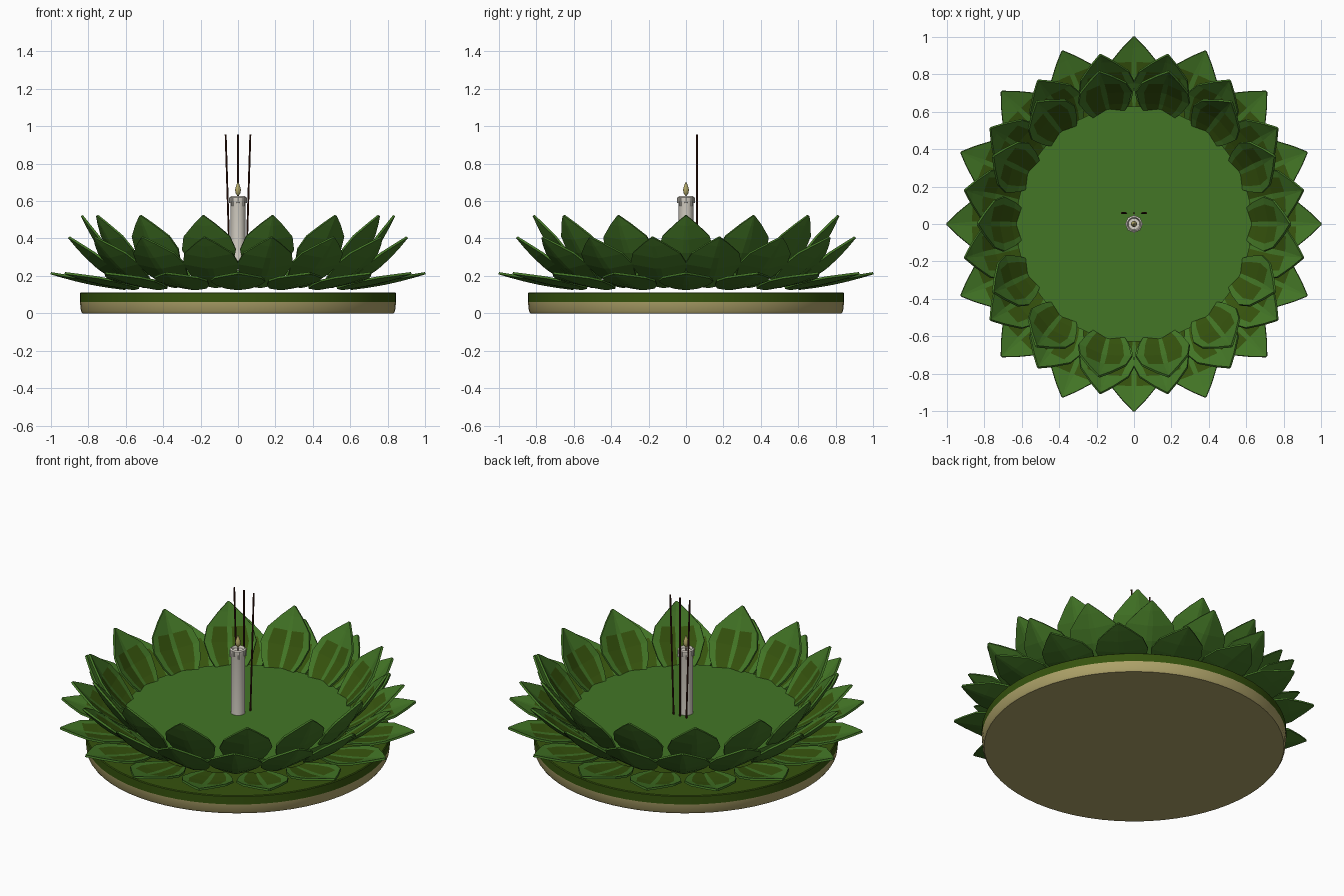
import bpy, bmesh
from math import pi, sin, cos
from mathutils import Vector, Matrix

old = bpy.data.objects.get("Cube")
if old:
    bpy.data.objects.remove(old, do_unlink=True)


def material(name, rgb):
    m = bpy.data.materials.new(name)
    m.use_nodes = True
    m.diffuse_color = (*rgb, 1)
    bsdf = m.node_tree.nodes["Principled BSDF"]
    bsdf.inputs["Base Color"].default_value = (*rgb, 1)
    bsdf.inputs["Roughness"].default_value = 0.8
    return m


leaf = material("leaf green", (0.056, 0.18, 0.019))
olive = material("dark olive", (0.036, 0.085, 0.004))
tan = material("pale tan", (0.42, 0.36, 0.14))
wax = material("candle wax", (0.70, 0.66, 0.58))
flame_tan = material("flame yellow", (0.46, 0.40, 0.14))
brown = material("incense brown", (0.05, 0.012, 0.006))


def finish(name, bm, mats, smooth=True):
    me = bpy.data.meshes.new(name)
    bm.to_mesh(me)
    bm.free()
    for m in mats:
        me.materials.append(m)
    ob = bpy.data.objects.new(name, me)
    bpy.context.collection.objects.link(ob)
    if smooth:
        bpy.ops.object.select_all(action='DESELECT')
        ob.select_set(True)
        bpy.context.view_layer.objects.active = ob
        bpy.ops.object.shade_smooth_by_angle()
    return ob


def lathe(name, profile, mat, sides):
    """Closed solid from (radius, height) points, bottom to top."""
    bm = bmesh.new()
    rings = [[bm.verts.new((r * cos(2 * pi * i / sides), r * sin(2 * pi * i / sides), z))
              for i in range(sides)] for r, z in profile]
    for a, b in zip(rings, rings[1:]):
        for i in range(sides):
            j = (i + 1) % sides
            bm.faces.new((a[i], a[j], b[j], b[i]))
    bm.faces.new(rings[0][::-1])
    bm.faces.new(rings[-1])
    return finish(name, bm, [mat])


def rod(name, start, end, radius, mat, sides=8):
    a, b = Vector(start), Vector(end)
    bm = bmesh.new()
    turn = (b - a).to_track_quat('Z', 'Y').to_matrix().to_4x4()
    bmesh.ops.create_cone(bm, cap_ends=True, segments=sides, radius1=radius, radius2=radius,
                          depth=(b - a).length,
                          matrix=Matrix.Translation((a + b) / 2) @ turn)
    return finish(name, bm, [mat])


# Across and along positions of a petal's grid, with its half width at each row
COLUMNS = (-1, -0.72, -0.1, 0.1, 0.72, 1)
ROWS = ((0, 0.45), (0.22, 0.8), (0.45, 1), (0.66, 0.86), (0.86, 0.4), (1, 0.02))


def petal_ring(name, count, turn, base, tip, half_width, bow, cup):
    """Ring of cupped, pointed petals with two olive panels on the inner face."""
    bm = bmesh.new()
    base, tip = Vector(base), Vector(tip)
    along = tip - base
    inward = Vector((-along.y, along.x)).normalized()
    for k in range(count):
        spin = Matrix.Rotation(2 * pi * (k + turn) / count, 3, 'Z')
        grid = []
        for t, w in ROWS:
            row = []
            for u in COLUMNS:
                p = base + along * t + inward * (cup * w * abs(u) - bow * sin(pi * t))
                row.append(bm.verts.new(spin @ Vector((p.x, u * w * half_width, p.y))))
            grid.append(row)
        for r in range(len(ROWS) - 1):
            for c in range(len(COLUMNS) - 1):
                f = bm.faces.new((grid[r][c], grid[r + 1][c], grid[r + 1][c + 1], grid[r][c + 1]))
                f.material_index = 0 if c in (1, 3) and r < 3 else 1
    ob = finish(name, bm, [olive, leaf], smooth=False)
    shell = ob.modifiers.new("thickness", 'SOLIDIFY')
    shell.thickness = 0.012
    shell.offset = -1
    shell.material_offset = 1
    shell.material_offset_rim = 1


# Float: tan slice with an olive wrap above it
lathe("base_slice", [(0.832, 0), (0.84, 0.012), (0.845, 0.06)], tan, 64)
lathe("base_wrap", [(0.845, 0.06), (0.845, 0.108), (0.84, 0.112)], olive, 64)

# Leaf platform inside the petals
lathe("leaf_platform", [(0.63, 0.205), (0.63, 0.23)], leaf, 64)

# Three rings of folded leaf petals
petal_ring("outer_petals", 16, 0, (0.60, 0.135), (1.0, 0.22), 0.145, 0.012, 0.02)
petal_ring("middle_petals", 16, 0.5, (0.60, 0.145), (0.917, 0.41), 0.15, 0.025, 0.035)
petal_ring("inner_petals", 14, 0, (0.59, 0.19), (0.83, 0.525), 0.145, 0.025, 0.035)

# Candle with a raised rim and wax drips
lathe("candle", [(0.04, 0.23), (0.04, 0.585), (0.044, 0.60), (0.044, 0.62),
                 (0.036, 0.626), (0.03, 0.612)], wax, 24)
for i in range(8):
    a = 2 * pi * i / 8
    x, y = 0.041 * cos(a), 0.041 * sin(a)
    rod("wax_drip", (x, y, 0.59 - 0.015 * (i % 2)), (x, y, 0.618), 0.007, wax)
rod("wick", (0, 0, 0.61), (0, 0, 0.645), 0.004, brown)
lathe("flame", [(0.004, 0.63), (0.013, 0.643), (0.016, 0.66), (0.011, 0.68), (0.002, 0.702)],
      flame_tan, 12)

# Three incense sticks behind the candle, spreading towards the top
for side in (-1, 0, 1):
    rod("incense_stick", (0.043 * side, 0.058, 0.22), (0.066 * side, 0.058, 0.955), 0.005, brown)
